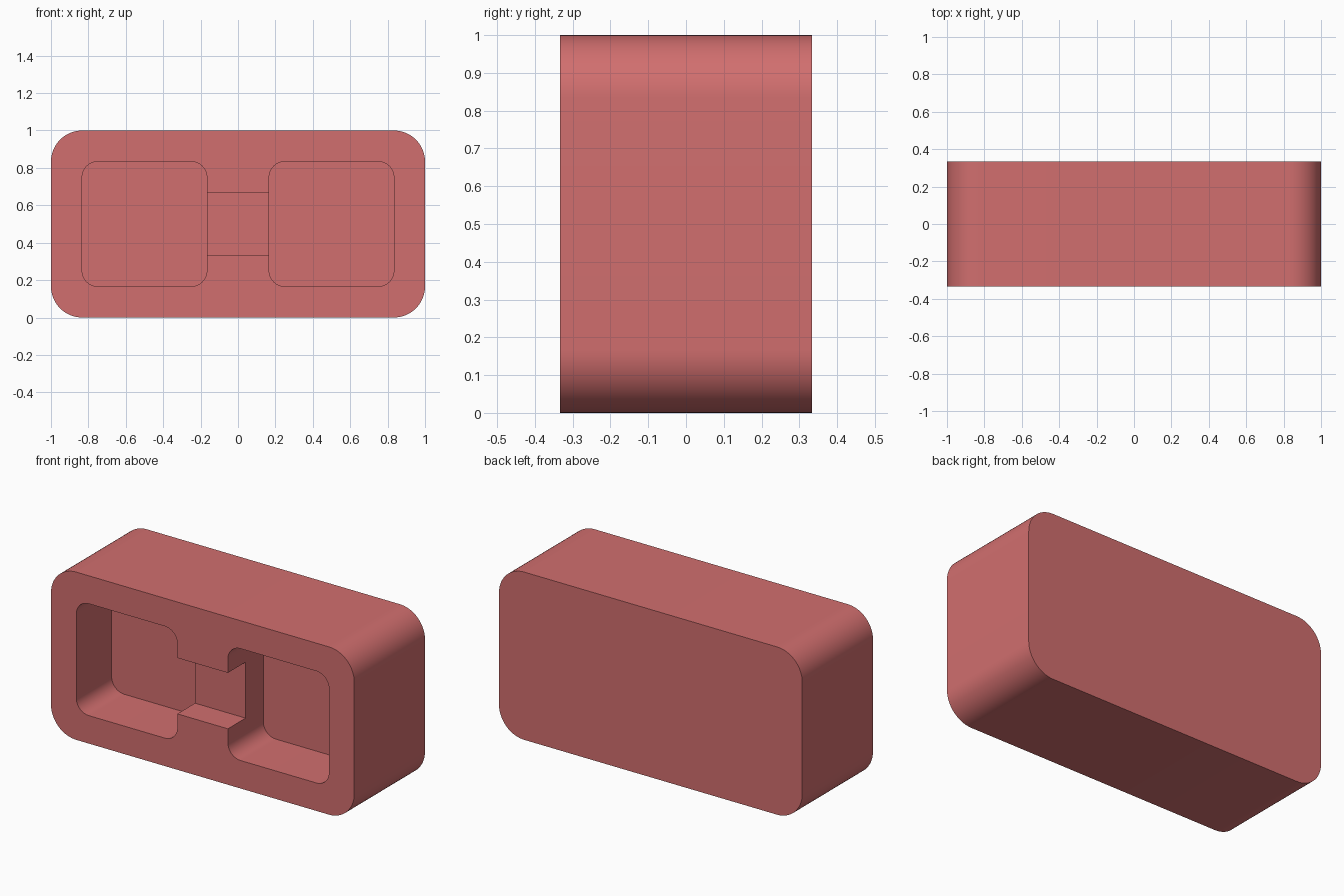
import bpy
import bmesh
import math

cube = bpy.data.objects.get("Cube")
if cube:
    bpy.data.objects.remove(cube, do_unlink=True)

# Single flat colour
COLOUR = (0.64, 0.158, 0.158, 1.0)
mat = bpy.data.materials.new("coral_red")
mat.use_nodes = True
mat.diffuse_color = COLOUR
bsdf = next(n for n in mat.node_tree.nodes if n.type == 'BSDF_PRINCIPLED')
bsdf.inputs["Base Color"].default_value = COLOUR


def rounded_block(name, cx, cz, w, h, r, y0, y1, steps=16):
    """Rounded rectangle in the xz plane, extruded from y0 to y1."""
    pts = []
    if r == 0:
        pts = [(cx + sx * w / 2, cz + sz * h / 2)
               for sx, sz in ((1, 1), (-1, 1), (-1, -1), (1, -1))]
    else:
        for q, (sx, sz) in enumerate(((1, 1), (-1, 1), (-1, -1), (1, -1))):
            ox, oz = cx + sx * (w / 2 - r), cz + sz * (h / 2 - r)
            for i in range(steps + 1):
                a = math.pi / 2 * (q + i / steps)
                pts.append((ox + r * math.cos(a), oz + r * math.sin(a)))
    bm = bmesh.new()
    face = bm.faces.new([bm.verts.new((x, y0, z)) for x, z in pts])
    ext = bmesh.ops.extrude_face_region(bm, geom=[face])
    for v in ext["geom"]:
        if isinstance(v, bmesh.types.BMVert):
            v.co.y = y1
    bmesh.ops.recalc_face_normals(bm, faces=bm.faces)
    me = bpy.data.meshes.new(name)
    bm.to_mesh(me)
    bm.free()
    me.materials.append(mat)
    ob = bpy.data.objects.new(name, me)
    bpy.context.collection.objects.link(ob)
    return ob


FRONT, BACK = -1 / 3, 1 / 3

# Solid rounded body
body = rounded_block("body", 0, 0.5, 2, 1, 1 / 6, FRONT, BACK)

# Two deep pockets and the shallower channel joining them
cutters = [rounded_block("pocket_cutter", s * 0.5, 0.5, 2 / 3, 2 / 3, 1 / 12, FRONT - 0.2, 0)
           for s in (-1, 1)]
cutters.append(rounded_block("channel_cutter", 0, 0.5, 0.6, 1 / 3, 0, FRONT - 0.1, -1 / 6))

bpy.ops.object.select_all(action='DESELECT')
bpy.context.view_layer.objects.active = body
body.select_set(True)
for c in cutters:
    c.hide_render = True
    mod = body.modifiers.new("cut", 'BOOLEAN')
    mod.operation = 'DIFFERENCE'
    mod.solver = 'EXACT'
    mod.object = c
    bpy.ops.object.modifier_apply(modifier=mod.name)
    bpy.data.objects.remove(c, do_unlink=True)

# Smooth rounded corners, crisp rims
bpy.ops.object.shade_smooth_by_angle(angle=math.radians(30))
